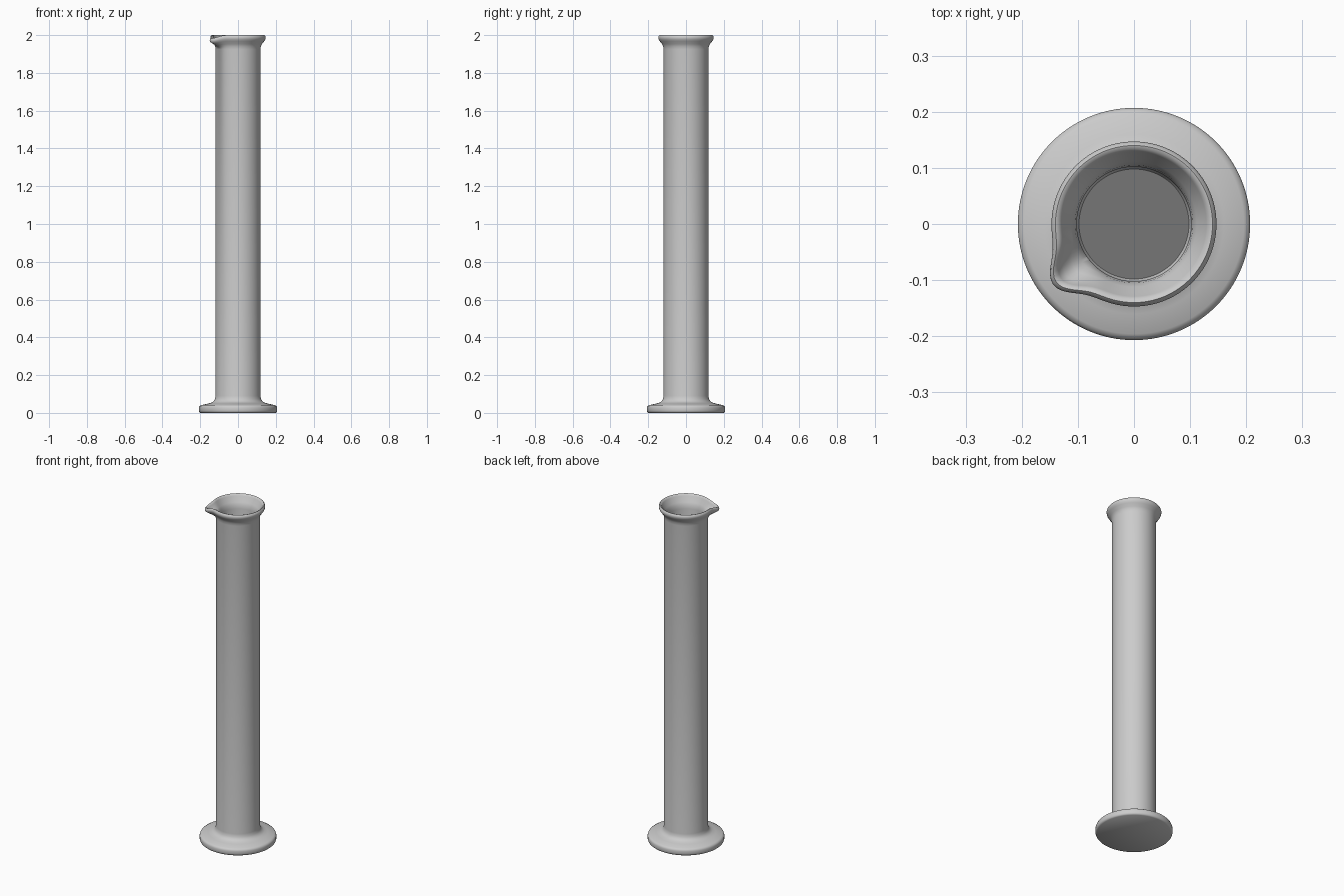
import bpy, bmesh, math

cube = bpy.data.objects.get("Cube")
if cube:
    bpy.data.objects.remove(cube, do_unlink=True)


def make_material(name, rgb):
    m = bpy.data.materials.new(name)
    m.use_nodes = True
    m.diffuse_color = (*rgb, 1)
    m.node_tree.nodes["Principled BSDF"].inputs["Base Color"].default_value = (*rgb, 1)
    return m


light_grey = make_material("light grey", (0.6, 0.6, 0.6))
dark_grey = make_material("dark grey", (0.18, 0.18, 0.18))

SEGMENTS = 128
SPOUT_ANGLE = math.radians(217)
SPOUT_WIDTH = math.radians(10)

# Section through foot, tube, flared lip, inner wall and floor: (radius, height)
foot = [(0, 0), (0.199, 0), (0.205, 0.005), (0.207, 0.012), (0.207, 0.028),
        (0.204, 0.036), (0.196, 0.041), (0.16, 0.049), (0.142, 0.054),
        (0.13, 0.061), (0.122, 0.073), (0.119, 0.09)]
lip = [(0.119, 1.925), (0.121, 1.94), (0.127, 1.953), (0.139, 1.968),
       (0.145, 1.978), (0.147, 1.987), (0.145, 1.995), (0.14, 2.0),
       (0.134, 1.998), (0.129, 1.99), (0.122, 1.975), (0.112, 1.96),
       (0.105, 1.945), (0.102, 1.925)]
inside = [(0.102, 0.085), (0.101, 0.076), (0.098, 0.07), (0, 0.07)]

bm = bmesh.new()
verts = [bm.verts.new((r, 0, z)) for r, z in foot + lip + inside]
edges = [bm.edges.new(pair) for pair in zip(verts, verts[1:])]
bmesh.ops.spin(bm, geom=verts + edges, cent=(0, 0, 0), axis=(0, 0, 1),
               angle=math.tau, steps=SEGMENTS, use_duplicate=False)
bmesh.ops.remove_doubles(bm, verts=bm.verts, dist=0.0001)
bmesh.ops.recalc_face_normals(bm, faces=bm.faces)

# Pull the lip outwards and down into a pouring spout
for v in bm.verts:
    if v.co.z > 1.93:
        radius = math.hypot(v.co.x, v.co.y)
        turn = math.atan2(v.co.y, v.co.x) - SPOUT_ANGLE
        turn = (turn + math.pi) % math.tau - math.pi
        pull = math.exp(-0.5 * (turn / SPOUT_WIDTH) ** 2)
        pull *= min(1, (v.co.z - 1.93) / 0.05)
        scale = 1 + 0.033 * pull / radius
        v.co.x *= scale
        v.co.y *= scale
        v.co.z -= 0.017 * pull

# Inner floor takes the darker colour
for f in bm.faces:
    c = f.calc_center_median()
    if f.normal.z > 0.9 and 0.065 < c.z < 0.075 and math.hypot(c.x, c.y) < 0.1:
        f.material_index = 1

mesh = bpy.data.meshes.new("measuring_cylinder")
bm.to_mesh(mesh)
bm.free()
mesh.materials.append(light_grey)
mesh.materials.append(dark_grey)
cylinder = bpy.data.objects.new("measuring_cylinder", mesh)
bpy.context.collection.objects.link(cylinder)
bpy.context.view_layer.objects.active = cylinder
cylinder.select_set(True)
bpy.ops.object.shade_smooth_by_angle(angle=math.radians(40))
